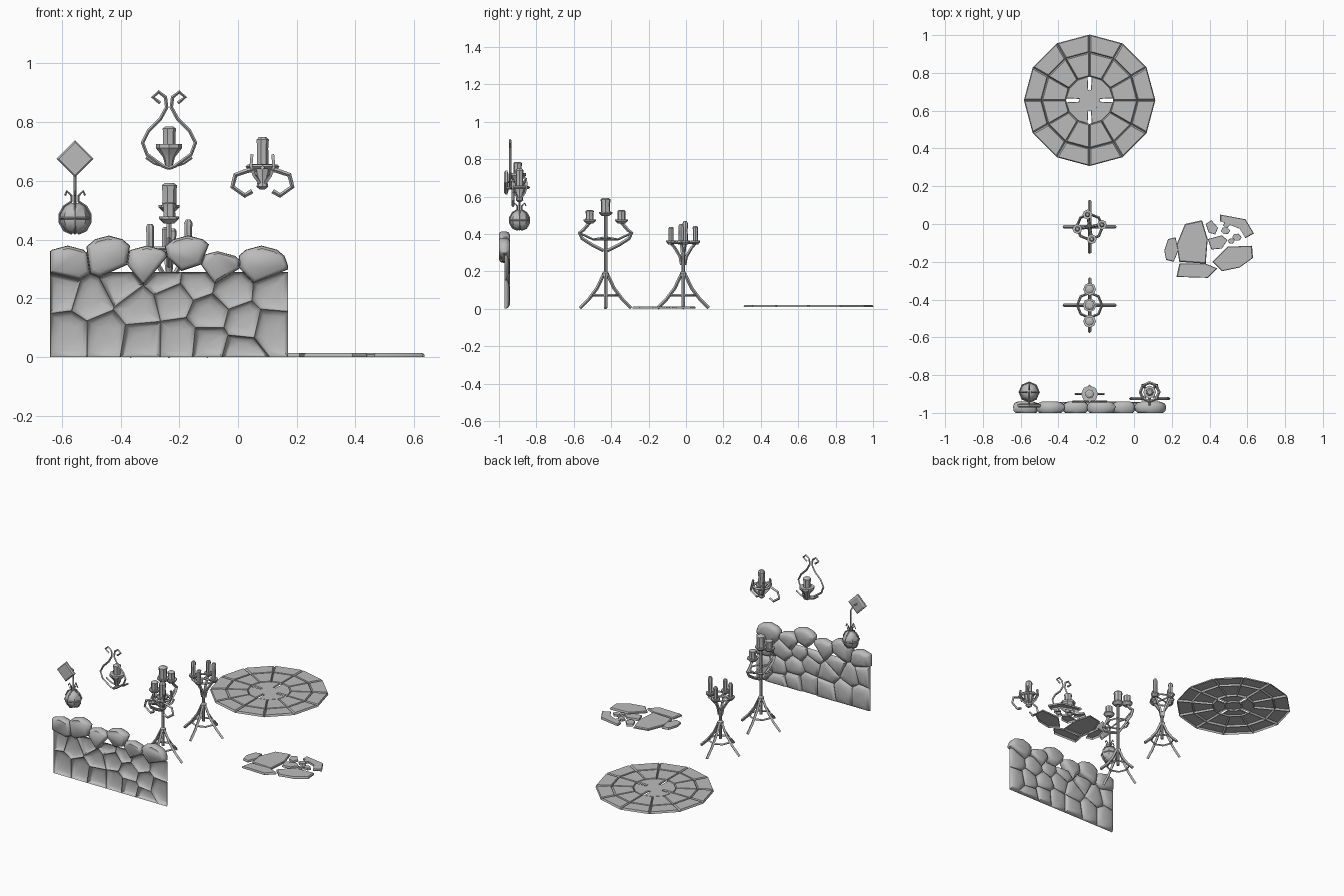
import bpy, bmesh, random
from math import cos, sin, pi, radians, sqrt
from mathutils import Vector

random.seed(4)
cube = bpy.data.objects.get("Cube")
if cube:
    bpy.data.objects.remove(cube)

grey = bpy.data.materials.new("plain grey")
grey.use_nodes = True
colour = (0.5, 0.5, 0.5, 1)
grey.diffuse_color = colour
grey.node_tree.nodes["Principled BSDF"].inputs["Base Color"].default_value = colour


def add_object(name, mesh, angle=35):
    obj = bpy.data.objects.new(name, mesh)
    bpy.context.collection.objects.link(obj)
    mesh.materials.clear()
    mesh.materials.append(grey)
    bpy.ops.object.select_all(action="DESELECT")
    obj.select_set(True)
    bpy.context.view_layer.objects.active = obj
    bpy.ops.object.shade_smooth_by_angle(angle=radians(angle))
    return obj


def finish(name, bm, angle=35, recalc=False):
    if recalc:
        bmesh.ops.recalc_face_normals(bm, faces=bm.faces[:])
    mesh = bpy.data.meshes.new(name)
    bm.to_mesh(mesh)
    bm.free()
    return add_object(name, mesh, angle)


def tube(name, points, radius=0.007, closed=False):
    """Square-section bar along a path."""
    curve = bpy.data.curves.new(name, "CURVE")
    curve.dimensions = "3D"
    curve.bevel_depth = radius
    curve.bevel_resolution = 0
    curve.use_fill_caps = True
    line = curve.splines.new("POLY")
    line.points.add(len(points) - 1)
    for p, q in zip(line.points, points):
        p.co = (*q, 1)
    line.use_cyclic_u = closed
    temp = bpy.data.objects.new(name, curve)
    mesh = bpy.data.meshes.new_from_object(temp)
    bpy.data.objects.remove(temp)
    return add_object(name, mesh, 30)


def arm(name, centre, angle, path, radius=0.007):
    x, y = centre
    return tube(name, [(x + r * cos(angle), y + r * sin(angle), z) for r, z in path], radius)


def hoop(name, centre, z, r, radius=0.006, sides=8):
    x, y = centre
    turns = [2 * pi * i / sides for i in range(sides)]
    return tube(name, [(x + r * cos(a), y + r * sin(a), z) for a in turns], radius, True)


def lathe(name, centre, profile, sides=8):
    bm = bmesh.new()
    rings = []
    for r, z in profile:
        rings.append([bm.verts.new((centre[0] + r * cos(2 * pi * i / sides),
                                    centre[1] + r * sin(2 * pi * i / sides), z)) for i in range(sides)])
    for a, b in zip(rings, rings[1:]):
        for i in range(sides):
            j = (i + 1) % sides
            bm.faces.new((a[i], a[j], b[j], b[i]))
    bm.faces.new(rings[0])
    bm.faces.new(rings[-1])
    return finish(name, bm, 35, True)


def stone(bm, outline, normal, layers, bottom=False):
    """Stack shrinking copies of an outline into a domed stone."""
    middle = sum(outline, Vector()) / len(outline)
    rings = [[bm.verts.new(middle + (p - middle) * s + normal * h) for p in outline] for s, h in layers]
    n = len(outline)
    for a, b in zip(rings, rings[1:]):
        for i in range(n):
            j = (i + 1) % n
            bm.faces.new((a[i], a[j], b[j], b[i]))
    bm.faces.new(rings[-1])
    if bottom:
        bm.faces.new(rings[0][::-1])


def clip(poly, point, normal):
    """Keep the part of a convex outline behind a line."""
    kept = []
    for a, b in zip(poly, poly[1:] + poly[:1]):
        da, db = (a - point).dot(normal), (b - point).dot(normal)
        if da <= 0:
            kept.append(a)
        if da * db < 0:
            kept.append(a.lerp(b, da / (da - db)))
    return kept


def candle(name, centre, z, height, r, plate):
    lathe(name + "_dish", centre, [(plate * .55, z - .015), (plate, z), (plate, z + .008), (r, z + .008)])
    lathe(name, centre, [(r, z), (r * .95, z + height * .6), (r * 1.05, z + height * .9),
                         (r * .6, z + height)], 7)


# Rubble wall: cells around seeds, domed towards the back; cap stones are full depth
caps = [(-.58, .32, .055), (-.44, .34, .07), (-.31, .32, .055), (-.17, .35, .06),
        (-.07, .31, .045), (.08, .32, .055)]
body = [(-.6, .23), (-.4, .25), (-.25, .27), (-.14, .26), (-.02, .23), (.12, .22), (-.5, .2),
        (-.34, .17), (-.22, .2), (-.1, .15), (-.58, .08), (-.45, .08), (-.33, .06), (-.2, .06),
        (.02, .12), (.11, .1), (.01, .02), (-.1, .05)]
seeds = [Vector((c[0], 0, c[1])) for c in caps + body]
bm = bmesh.new()
for k, seed in enumerate(seeds):
    is_cap = k < len(caps)
    top = .42 if is_cap else .29
    cell = [Vector(p) for p in ((-.64, 0, 0), (-.64, 0, top), (.17, 0, top), (.17, 0, 0))]
    for other in seeds:
        if other is not seed:
            cell = clip(cell, (seed + other) / 2, other - seed)
    if is_cap:
        for a in (20, 50, 75, 105, 130, 160):
            n = Vector((cos(radians(a)), 0, sin(radians(a))))
            cell = clip(cell, seed + n * sqrt((.085 * n.x) ** 2 + (caps[k][2] * n.z) ** 2), n)
    lift = random.uniform(.018, .028)
    if is_cap:
        layers = [(.8, -1), (.97, -.988), (1, -.965), (.88, -.948), (.55, -.94)]
    else:
        layers = [(1, -.97), (.93, -.97 + lift * .55), (.75, -.97 + lift * .9), (.4, -.97 + lift * 1.1)]
    stone(bm, cell, Vector((0, 1, 0)), layers, is_cap)
finish("rubble_wall", bm, 50)

# Round paving: two rings of twelve slabs, four inner slabs and a core
hub = Vector((-.235, .655, 0))
up = Vector((0, 0, 1))
slab = [(1, .009), (.97, .013), (.9, .021)]


def polar(r, degrees):
    return hub + Vector((r * cos(radians(degrees)), r * sin(radians(degrees)), 0))


bm = bmesh.new()
for inner, outer in ((.255, .348), (.125, .255)):
    for a in range(0, 360, 30):
        stone(bm, [polar(inner, a), polar(outer, a), polar(outer, a + 30), polar(inner, a + 30)], up, slab)
for a in range(0, 360, 90):
    rim = [polar(.125, a + b) for b in (5, 30, 60, 85)]
    stone(bm, [polar(.052, a + 8)] + rim + [polar(.052, a + 82), polar(.052, a + 45)], up,
          [(1, .009), (1, .016), (.96, .019)])
stone(bm, [polar(.056, a) for a in range(0, 360, 30)], up, [(1, .009), (1, .018), (.95, .019)])
finish("round_paving", bm, 20)

# Loose paving stones
slabs = [
    [(.27, 0), (.36, .02), (.39, -.08), (.38, -.21), (.24, -.2), (.225, -.11)],
    [(.18, -.08), (.22, -.07), (.235, -.14), (.21, -.2), (.17, -.19), (.16, -.14)],
    [(.24, -.21), (.38, -.21), (.44, -.235), (.39, -.285), (.225, -.28)],
    [(.415, -.2), (.495, -.12), (.625, -.115), (.63, -.18), (.56, -.23), (.465, -.25)],
    [(.455, .05), (.59, .025), (.635, -.05), (.59, -.075), (.56, -.025), (.455, .015)],
    [(.38, 0), (.41, .02), (.445, -.02), (.43, -.055), (.395, -.045)],
    [(.39, -.08), (.465, -.06), (.495, -.085), (.465, -.13), (.41, -.135)]]
for x, y, r in ((.485, -.035, .025), (.545, -.07, .025), (.49, -.005, .018), (.515, -.09, .018)):
    slabs.append([(x + r * cos(-a), y + .8 * r * sin(-a)) for a in range(6)])
bm = bmesh.new()
for outline in slabs:
    points = [Vector((x, y, 0)) for x, y in reversed(outline)]
    stone(bm, points, up, [(1, 0), (1, .008), (.95, .013)])
finish("loose_paving", bm, 30)

# Standing candle holders: shared foot
tall, low = (-.235, -.43), (-.235, -.015)
for name, spot, top in (("tall", tall, .5), ("low", low, .27)):
    for i in range(4):
        arm(name + "_leg", spot, i * pi / 2, [(.137, .003), (.09, .05), (.045, .11), (.012, .18)], .009)
    hoop(name + "_foot_ring", spot, .072, .067)
    lathe(name + "_stem", spot, [(.009, .08), (.009, .165), (.018, .175), (.018, .19),
                                 (.009, .2), (.009, top)])

# Tall holder: two side arms and a raised middle candle
for side in (-1, 1):
    arm("tall_arm", tall, side * pi / 2,
        [(.01, .31), (.07, .34), (.125, .375), (.14, .405), (.12, .42), (.085, .46)], .009)
    arm("tall_brace", tall, side * pi / 2, [(.01, .38), (.065, .37), (.14, .405)], .006)
    candle("tall_side_candle", (tall[0], tall[1] + side * .085), .47, .058, .022, .034)
hoop("tall_upper_ring", tall, .37, .065)
candle("tall_middle_candle", tall, .51, .083, .026, .036)

# Low holder: four flared arms carrying a ring of candles
hoop("low_upper_ring", low, .352, .07)
for i, height in enumerate((.11, .085, .095, .08)):
    a = i * pi / 2 + .17
    arm("low_arm", low, a, [(.009, .235), (.018, .28), (.045, .325), (.066, .35)], .008)
    tip = (low[0] + .066 * cos(a), low[1] + .066 * sin(a))
    candle("low_candle", tip, .358, height, .014, .026)
    arm("low_spoke", low, a, [(0, .352), (.066, .352)], .006)

# Hanging globe lantern on a diamond plate
globe = (-.555, -.89)
bm = bmesh.new()
diamond = [globe[0] * Vector((1, 0, 0)) + Vector((.063 * cos(i * pi / 2), 0, .675 - .063 * sin(i * pi / 2)))
           for i in range(4)]
stone(bm, diamond, Vector((0, 1, 0)), [(.88, -.972), (1, -.965), (1, -.955), (.75, -.95)], True)
finish("lantern_plate", bm, 20)
arm("lantern_bracket", globe, pi / 2, [(-.08, .675), (-.03, .68), (0, .66), (0, .52)], .005)
lathe("lantern_globe", globe, [(.012, .42), (.035, .432), (.05, .46), (.05, .485), (.036, .512), (.015, .525)])
for i in range(4):
    arm("lantern_rib", globe, i * pi / 2,
        [(.01, .42), (.037, .431), (.053, .46), (.053, .485), (.038, .513), (.012, .53),
         (.012, .55), (.028, .565), (.034, .55)], .004)
hoop("lantern_band", globe, .473, .052, .004)

# Lyre sconce with one candle
lyre = (-.235, -.9)
scroll = [(.03, .865), (.055, .885), (.035, .903), (.012, .885), (.008, .85), (.03, .81),
          (.07, .77), (.09, .73), (.075, .69), (.02, .65), (0, .643)]
for side in (0, pi):
    arm("lyre_scroll", (lyre[0], -.94), side, scroll, .006)
    arm("lyre_strut", lyre, side, [(.078, .68), (.05, .66), (0, .645)], .005)
arm("lyre_hook", lyre, pi / 2, [(-.04, .645), (0, .645), (.03, .66), (.045, .7)], .006)
lathe("lyre_bowl", lyre, [(.01, .64), (.02, .68), (.045, .712), (.045, .725), (.02, .725)])
candle("lyre_candle", lyre, .715, .07, .023, .03)

# Claw sconce with one tall candle in a small crown
claw = (.083, -.89)
for side in (0, pi):
    arm("claw_arm", (claw[0], -.925), side,
        [(.02, .64), (.05, .635), (.092, .62), (.102, .58), (.06, .55), (.035, .565)], .008)
hoop("claw_ring", claw, .648, .05, .008)
lathe("claw_boss", claw, [(.008, .57), (.02, .58), (.016, .6), (.03, .64), (.03, .655)])
for i in range(4):
    arm("claw_prong", claw, i * pi / 2 + pi / 4, [(.01, .59), (.04, .62), (.055, .65), (.05, .69)], .007)
candle("claw_candle", claw, .65, .1, .021, .034)
arm("claw_wall_stay", claw, pi / 2, [(-.07, .645), (0, .645)], .008)
